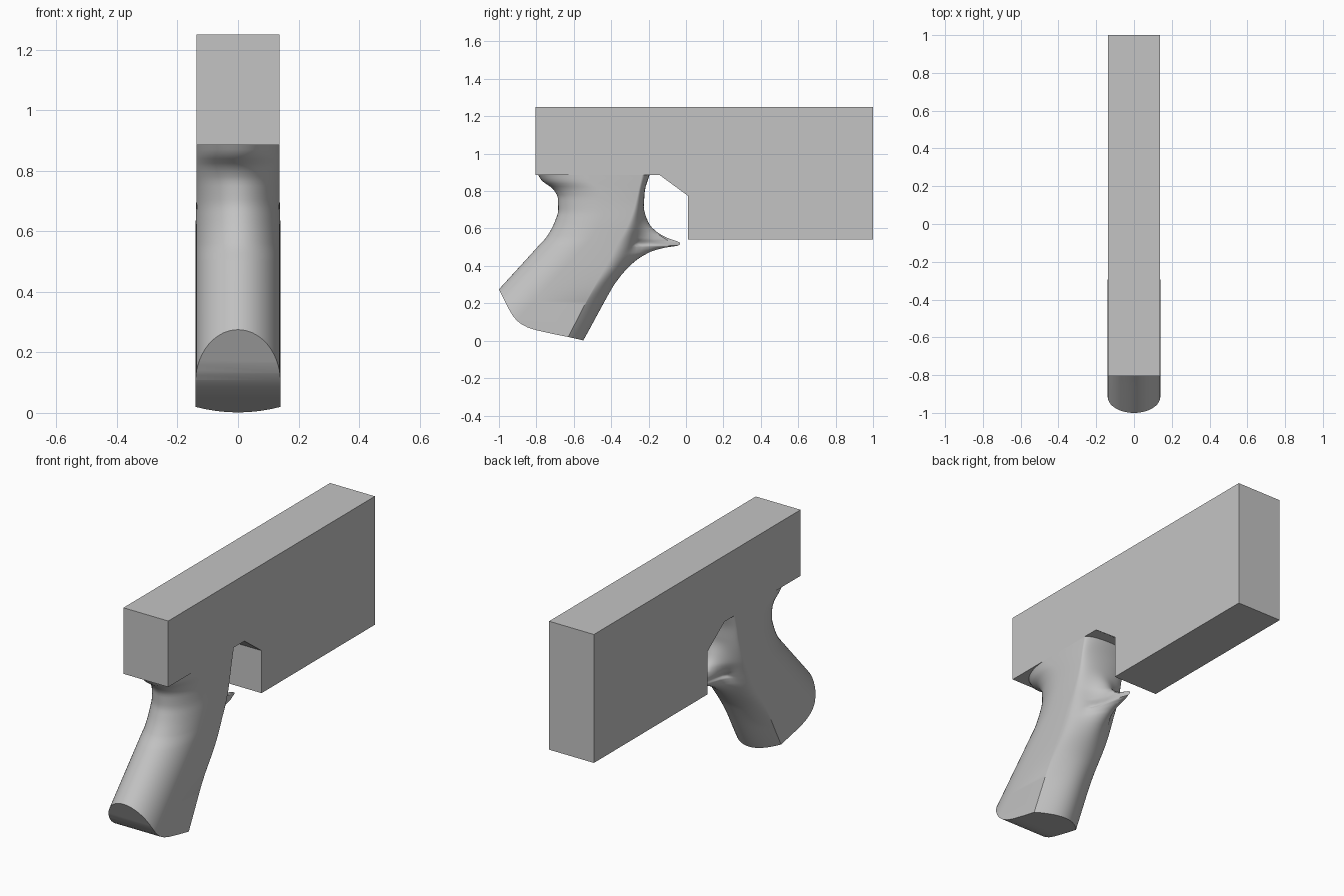
import bpy, bmesh, math

if "Cube" in bpy.data.objects:
    bpy.data.objects.remove(bpy.data.objects["Cube"])

grey = bpy.data.materials.new("plain grey")
grey.diffuse_color = (0.55, 0.55, 0.55, 1)
grey.use_nodes = True
grey.node_tree.nodes["Principled BSDF"].inputs["Base Color"].default_value = grey.diffuse_color


def make_object(name, bm):
    bmesh.ops.recalc_face_normals(bm, faces=bm.faces)
    me = bpy.data.meshes.new(name)
    bm.to_mesh(me)
    bm.free()
    me.materials.append(grey)
    ob = bpy.data.objects.new(name, me)
    bpy.context.collection.objects.link(ob)
    return ob


def extrude_profile(name, pts, half):
    """Side profile (y, z) extruded across x."""
    bm = bmesh.new()
    face = bm.faces.new([bm.verts.new((-half, y, z)) for y, z in pts])
    new = bmesh.ops.extrude_face_region(bm, geom=[face])["geom"]
    bmesh.ops.translate(bm, vec=(2 * half, 0, 0),
                        verts=[v for v in new if isinstance(v, bmesh.types.BMVert)])
    return make_object(name, bm)


def curve(table):
    """Smooth monotone interpolation through (z, value) pairs."""
    n = len(table)
    d = [(table[i + 1][1] - table[i][1]) / (table[i + 1][0] - table[i][0]) for i in range(n - 1)]
    m = [d[0]] + [2 * a * b / (a + b) if a * b > 0 else 0 for a, b in zip(d, d[1:])] + [d[-1]]

    def f(z):
        i = 0
        while i < n - 2 and z > table[i + 1][0]:
            i += 1
        (z0, a), (z1, b) = table[i], table[i + 1]
        h = z1 - z0
        t = (z - z0) / h
        return (a * (1 + 2 * t) * (1 - t) ** 2 + b * t * t * (3 - 2 * t)
                + h * t * (1 - t) * (m[i] * (1 - t) - m[i + 1] * t))
    return f


# Body block with the stepped underside
extrude_profile("body", [(-0.805, 1.25), (1, 1.25), (1, 0.54), (0.01, 0.54),
                         (0.01, 0.775), (-0.14, 0.885), (-0.805, 0.885)], 0.137)

# Grip guide curves: back centre, front centre, front without spur, side edge
back = curve([(-.05, -1.296), (.275, -1.0), (.5, -.795), (.56, -.742), (.64, -.70),
              (.70, -.683), (.76, -.685), (.81, -.71), (.855, -.77), (.885, -.79)])
front = curve([(-.05, -.579), (0, -.55), (.29, -.39), (.41, -.29), (.475, -.19), (.498, -.11),
               (.508, -.045), (.52, -.03), (.53, -.045), (.55, -.10), (.585, -.16),
               (.63, -.20), (.72, -.226), (.80, -.22), (.885, -.195)])
base = curve([(-.05, -.579), (0, -.55), (.29, -.39), (.41, -.315), (.5, -.27),
              (.6, -.245), (.72, -.226), (.80, -.22), (.885, -.195)])
side = curve([(-.05, -.667), (.02, -.63), (.29, -.49), (.45, -.40), (.52, -.365),
              (.6, -.32), (.7, -.28), (.885, -.235)])
width = curve([(-.05, .14), (.6, .14), (.75, .137), (.885, .137)])
spur_width = curve([(-.05, .5), (.42, .5), (.5, .28), (.52, .2), (.55, .3), (.63, .5), (.885, .5)])

# Grip lofted from horizontal sections, denser at the spur
zs = [-0.05 + 0.02 * i for i in range(26)] + [0.464 + 0.004 * i for i in range(36)]
zs += [0.615 + 0.015 * i for i in range(19)]
N = 28
bm = bmesh.new()
rings = []
for z in zs:
    w, s, b, fb = width(z), side(z), back(z), base(z)
    spur = max(front(z) - fb, 0)
    k = min(max((z - 0.15) / 0.25, 0), 1)
    power = 1 - 0.5 * k * k * (3 - 2 * k)
    ring = []
    for i in range(N + 1):
        t = math.pi * (i / N - 0.5)
        u = math.sin(t)
        y = s + (fb - s) * max(math.cos(t), 0) ** (2 * power)
        y += spur * math.exp(-(u / spur_width(z)) ** 2)
        ring.append(bm.verts.new((w * u, y, z)))
    for i in range(N + 1):
        t = math.pi * (0.5 - i / N)
        ring.append(bm.verts.new((w * math.sin(t), b + 0.245 * (1 - math.cos(t)), z)))
    rings.append(ring)
for r0, r1 in zip(rings, rings[1:]):
    for i in range(len(r0)):
        j = (i + 1) % len(r0)
        bm.faces.new((r0[i], r0[j], r1[j], r1[i]))
bm.faces.new(rings[0])
bm.faces.new(rings[-1])
grip = make_object("grip", bm)

# Cutter shaping the curved butt of the grip
cutter = extrude_profile("butt_cutter", [
    (-0.3, -0.045), (-0.55, 0.002), (-0.63, 0.02), (-0.72, 0.038), (-0.8, 0.056),
    (-0.845, 0.07), (-0.88, 0.088), (-0.905, 0.108), (-0.925, 0.132), (-0.945, 0.165),
    (-1.0, 0.275), (-1.05, 0.375), (-1.5, 0.375), (-1.5, -0.3), (-0.3, -0.3)], 0.3)
cutter.hide_render = True
mod = grip.modifiers.new("butt", "BOOLEAN")
mod.operation = "DIFFERENCE"
mod.solver = "EXACT"
mod.object = cutter
bpy.context.view_layer.objects.active = grip
grip.select_set(True)
bpy.ops.object.modifier_apply(modifier="butt")
bpy.data.objects.remove(cutter)
bpy.ops.object.shade_smooth_by_angle(angle=math.radians(32))
